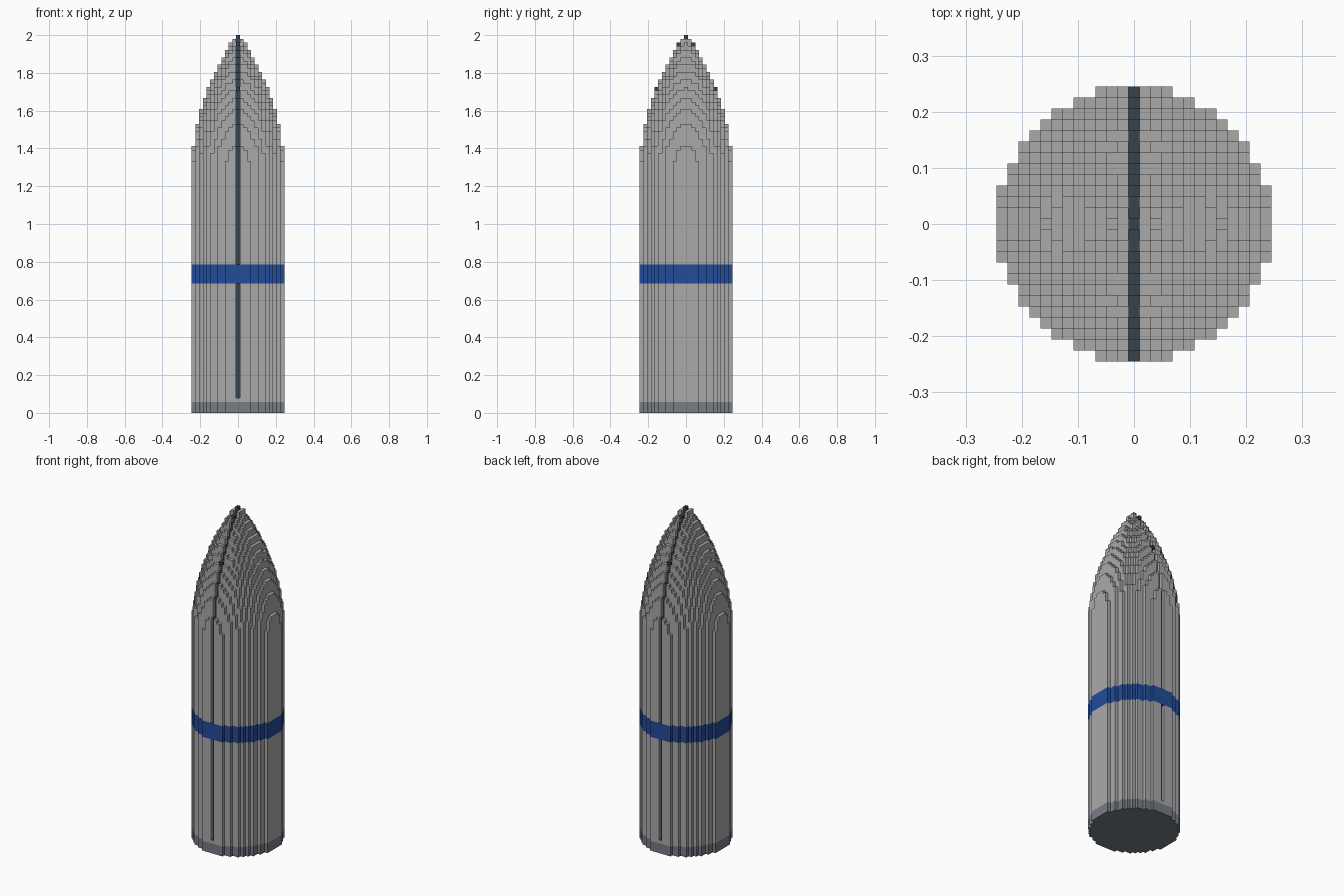
import bpy
import bmesh
import math

if "Cube" in bpy.data.objects:
    bpy.data.objects.remove(bpy.data.objects["Cube"], do_unlink=True)

LAYERS = 102
CELL = 2 / LAYERS
RADIUS = 12.5
REACH = 12
NOSE_START, NOSE_LENGTH = 64, 38.46
BASE_TOP, BAND_LOW, BAND_TOP = 3, 35, 40


def material(name, rgb):
    mat = bpy.data.materials.new(name)
    mat.use_nodes = True
    mat.diffuse_color = (*rgb, 1)
    bsdf = mat.node_tree.nodes["Principled BSDF"]
    bsdf.inputs["Base Color"].default_value = (*rgb, 1)
    bsdf.inputs["Roughness"].default_value = 0.8
    return mat


grey = material("light grey", (0.40, 0.40, 0.41))
blue = material("band blue", (0.016, 0.072, 0.32))
dark = material("dark slate", (0.042, 0.056, 0.07))
steel = material("base steel grey", (0.18, 0.205, 0.235))
PART_MATERIALS = {"base": steel, "lower_body": grey, "band": blue,
                  "upper_body": grey, "nose": grey, "seam_stripe": dark}


def layer_radius(k):
    """Straight body, then a parabolic nose."""
    t = max(0, (k - NOSE_START) / NOSE_LENGTH)
    return RADIUS * (1 - t * t)


# Solid blocks of the body and nose
span = range(-REACH, REACH + 1)
solid = {(x, y, k) for k in range(LAYERS) for x in span for y in span
         if math.hypot(x, y) <= layer_radius(k)}

# One-block seam groove up the front and back, broken by the base and band
groove = set()
for k in range(BASE_TOP + 1, LAYERS):
    if BAND_LOW <= k < BAND_TOP:
        continue
    edge = int(layer_radius(k))
    for y in (-edge, edge):
        if (1, y, k) in solid:
            groove.add((0, y, k))
solid -= groove


def part_of(cell, step):
    """Part that owns the face of a cell looking along step."""
    x, y, k = cell
    beyond = (x + step[0], y + step[1], k + step[2])
    seam_tip = x == 0 and k > NOSE_START and (0, y, k + 1) not in solid
    if step[0] == 0 and beyond in groove or seam_tip:
        return "seam_stripe"
    if x == 0 and k > NOSE_START and (1, y, k) not in solid:
        return "seam_stripe"
    if k < BASE_TOP:
        return "base"
    if k < BAND_LOW:
        return "lower_body"
    if k < BAND_TOP:
        return "band"
    return "upper_body" if k < NOSE_START else "nose"


faces = {name: [] for name in PART_MATERIALS}


def add_side(part, x, y, dx, dy, low, high):
    """Upright strip on one side of a column."""
    cx, cy = x + dx / 2, y + dy / 2
    a = (cx + dy / 2, cy - dx / 2)
    b = (cx - dy / 2, cy + dx / 2)
    faces[part].append([(*a, low), (*b, low), (*b, high), (*a, high)])


def add_cap(part, x, y, z, up):
    corners = [(-1, -1), (1, -1), (1, 1), (-1, 1)]
    faces[part].append([(x + i / 2, y + j / 2, z) for i, j in corners[::up]])


# Exposed faces, with upright runs merged into single strips
for x in span:
    for y in span:
        for dx, dy in ((1, 0), (-1, 0), (0, 1), (0, -1)):
            start, current = 0, None
            for k in range(LAYERS + 1):
                cell = (x, y, k)
                exposed = cell in solid and (x + dx, y + dy, k) not in solid
                part = part_of(cell, (dx, dy, 0)) if exposed else None
                if part != current:
                    if current:
                        add_side(current, x, y, dx, dy, start, k)
                    start, current = k, part
        for k in range(LAYERS):
            if (x, y, k) in solid:
                for up in (1, -1):
                    if (x, y, k + up) not in solid:
                        part = part_of((x, y, k), (0, 0, up))
                        add_cap(part, x, y, k + (up > 0), up)

# One object per part
for name, quads in faces.items():
    bm = bmesh.new()
    for quad in quads:
        bm.faces.new([bm.verts.new((x * CELL, y * CELL, z * CELL))
                      for x, y, z in quad])
    bmesh.ops.remove_doubles(bm, verts=bm.verts, dist=CELL / 100)
    mesh = bpy.data.meshes.new(name)
    bm.to_mesh(mesh)
    bm.free()
    mesh.materials.append(PART_MATERIALS[name])
    bpy.context.scene.collection.objects.link(bpy.data.objects.new(name, mesh))
